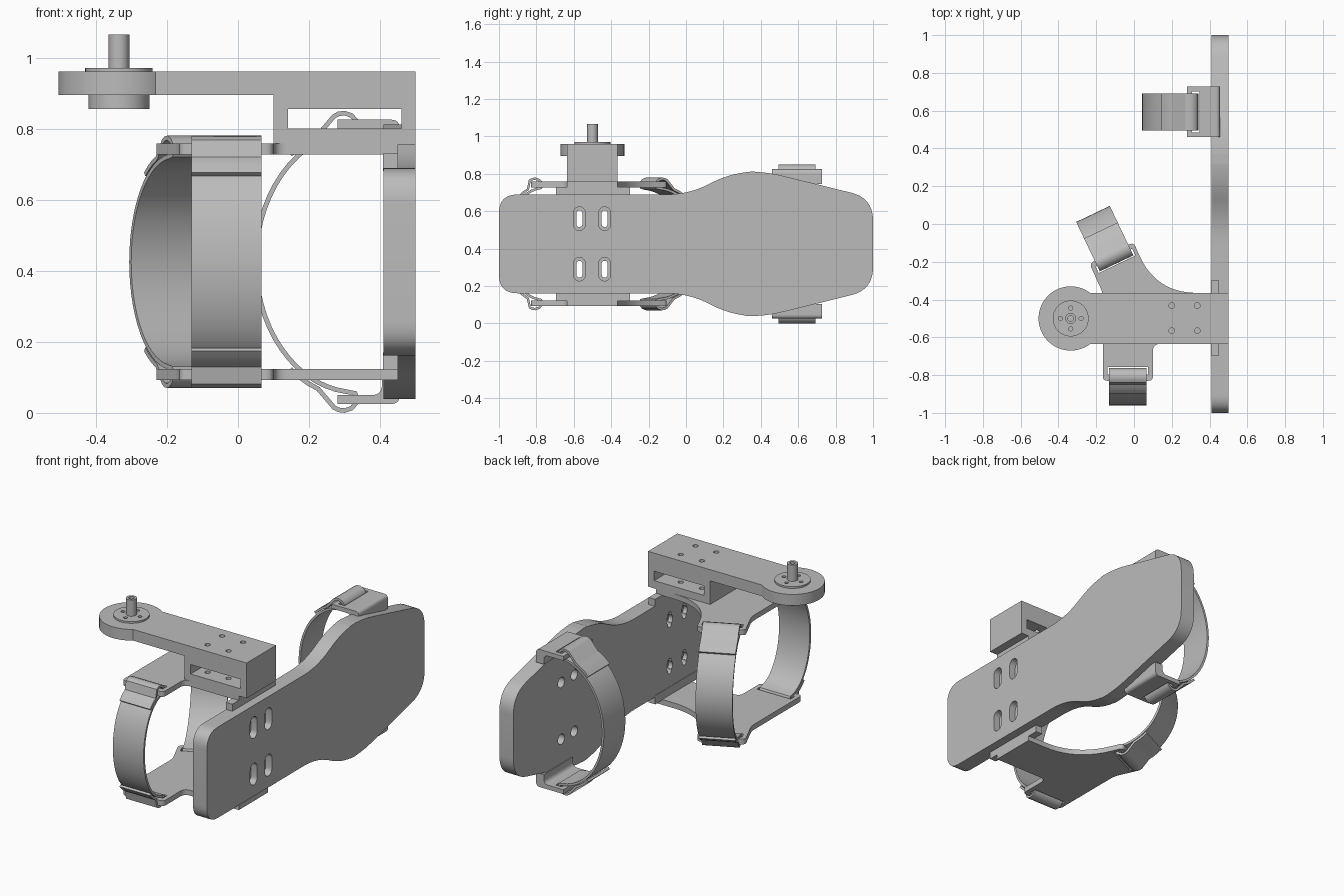
import bpy, bmesh
from math import sin, cos, pi, radians
from mathutils import Vector

cube = bpy.data.objects.get("Cube")
if cube:
    bpy.data.objects.remove(cube, do_unlink=True)

MID = 0.425  # height of the symmetry plane
grey = bpy.data.materials.new("plain grey")
grey.use_nodes = True
grey.diffuse_color = (0.5, 0.5, 0.5, 1)
grey.node_tree.nodes["Principled BSDF"].inputs["Base Color"].default_value = (0.5, 0.5, 0.5, 1)


def finish(name, bm):
    bmesh.ops.recalc_face_normals(bm, faces=bm.faces)
    mesh = bpy.data.meshes.new(name)
    bm.to_mesh(mesh)
    bm.free()
    mesh.materials.append(grey)
    obj = bpy.data.objects.new(name, mesh)
    bpy.context.collection.objects.link(obj)
    return obj


def activate(obj):
    bpy.ops.object.select_all(action='DESELECT')
    obj.select_set(True)
    bpy.context.view_layer.objects.active = obj


def smooth(obj):
    activate(obj)
    bpy.ops.object.shade_smooth_by_angle(angle=radians(30))


def rounded(corners, steps=10):
    """Outline from (a, b, radius) corners, each eased with a short curve."""
    out = []
    for i, (a, b, r) in enumerate(corners):
        p = Vector((a, b))
        if r == 0:
            out.append(p)
            continue
        before = Vector(corners[i - 1][:2]) - p
        after = Vector(corners[(i + 1) % len(corners)][:2]) - p
        s, e = p + before.normalized() * r, p + after.normalized() * r
        for k in range(steps + 1):
            t = k / steps
            out.append(s * (1 - t) ** 2 + p * 2 * t * (1 - t) + e * t * t)
    return out


def prism(name, outline, axis, lo, hi):
    place = {'x': lambda a, b, c: (c, a, b),
             'y': lambda a, b, c: (a, c, b),
             'z': lambda a, b, c: (a, b, c)}[axis]
    bm = bmesh.new()
    face = bm.faces.new([bm.verts.new(place(a, b, lo)) for a, b in outline])
    ext = bmesh.ops.extrude_face_region(bm, geom=[face])
    verts = [g for g in ext["geom"] if isinstance(g, bmesh.types.BMVert)]
    bmesh.ops.translate(bm, verts=verts, vec=place(0, 0, hi - lo))
    return finish(name, bm)


def box(name, x, y, z):
    return prism(name, [(x[0], y[0]), (x[1], y[0]), (x[1], y[1]), (x[0], y[1])], 'z', *z)


def disc(a, b, r, n=32):
    return [(a + r * cos(2 * pi * i / n), b + r * sin(2 * pi * i / n)) for i in range(n)]


def stadium(a, b, r, half):
    arc = [pi * i / 10 for i in range(11)]
    return ([(a + r * cos(t), b + half - r + r * sin(t)) for t in arc] +
            [(a - r * cos(t), b - half + r - r * sin(t)) for t in arc])


def combine(obj, other, operation='DIFFERENCE'):
    mod = obj.modifiers.new("combine", 'BOOLEAN')
    mod.operation, mod.solver, mod.object = operation, 'EXACT', other
    activate(obj)
    bpy.ops.object.modifier_apply(modifier=mod.name)
    bpy.data.objects.remove(other, do_unlink=True)


# Shaped back board
upper = [(-1, .264, .1), (.02, .264, .13), (.24, .383, .13), (.42, .388, .1), (1, .245, .12)]
corners = upper + [(y, -h, r) for y, h, r in reversed(upper)]
board = prism("back_board", [(y, MID + h) for y, h in rounded(corners)], 'x', .41, .5)
for y in (-.57, -.435):
    for z in (MID - .135, MID + .135):
        combine(board, prism("cutter", stadium(y, z, .032, .063), 'x', .46, .6))
        combine(board, prism("cutter", stadium(y, z, .016, .045), 'x', .3, .6))
        combine(board, prism("cutter", disc(y, z, .028), 'x', .3, .435))
for y in (.44, .56):
    for z in (MID - .18, MID + .15):
        combine(board, prism("cutter", disc(y, z, .03), 'x', .3, .455))
smooth(board)

# Strap stations: inner edge of the slot, outward direction, bulge, bar height
front_station = (Vector((-.033, -.77)), Vector((0, -1)), .185, .3175)
rear_station = (Vector((-.095, -.2025)), Vector((-.43, .9)).normalized(), .277, .3175)
board_station = (Vector((.335, .593)), Vector((-1, 0)), .285, .3875)


def slot_cutter(station, lo, hi):
    base, out, _, _ = station
    side = Vector((-out.y, out.x))
    pts = [base + out * d + side * s for d, s in
           ((-.012, -.108), (.028, -.108), (.028, .108), (-.012, .108))]
    return prism("cutter", pts, 'z', lo, hi)


def strap(name, station):
    base, out, bulge, bar = station
    side = Vector((-out.y, out.x)) * .0985
    high = bar - .02
    # Overlapped end, loop round the bar, then down the inner arc
    end = [(bulge * cos(t) + .012, high * sin(t) + .012) for t in map(radians, (52, 58, 64, 70))]
    loop = [(.065, bar + .022), (.052, bar + .029), (.035, bar + .031), (.015, bar + .024),
            (.003, bar + .01), (0, bar - .005), (.005, bar - .018)]
    top = [p for p in end if p[0] > .075] + loop
    arc = [(bulge * cos(radians(a)), high * sin(radians(a))) for a in range(84, -85, -6)]
    path = top + arc + [(d, -h) for d, h in reversed(top)]
    bm = bmesh.new()
    rows = []
    for d, h in path:
        p = base + out * d
        rows.append([bm.verts.new((*(p + side * s), MID + h)) for s in (-1, 1)])
    for (a, b), (c, e) in zip(rows, rows[1:]):
        bm.faces.new((a, b, e, c))
    obj = finish(name, bm)
    mod = obj.modifiers.new("thickness", 'SOLIDIFY')
    mod.thickness, mod.offset = .013, 0
    activate(obj)
    bpy.ops.object.modifier_apply(modifier=mod.name)
    smooth(obj)


strap("front_strap", front_station)
strap("rear_strap", rear_station)
strap("board_strap", board_station)

# Two-branched arm plates with their board flanges
plate_shape = rounded([
    (-.165, -.83, .025), (.1, -.83, .025), (.1, -.635, .04), (.45, -.635, 0), (.45, -.365, 0),
    (.115, -.365, .22), (-.002, -.097, .025), (-.236, -.209, .025), (-.165, -.365, .03)])
for label, sign in (("upper", 1), ("lower", -1)):
    lo, hi = sorted((MID + sign * .302, MID + sign * .333))
    plate = prism(label + "_arm_plate", plate_shape, 'z', lo, hi)
    for station in (front_station, rear_station):
        combine(plate, slot_cutter(station, lo - .1, hi + .1))
    smooth(plate)
    span = sorted((MID + sign * .255, MID + sign * .305))
    box(label + "_arm_flange", (.408, .45), (-.695, -.3), span)

    # Angled strap bracket on the wide end of the board
    e = lambda h: MID + sign * h
    profile = rounded([(.28, e(.375), 0), (.405, e(.375), .03), (.405, e(.32), 0),
                       (.455, e(.32), 0), (.455, e(.4), .025), (.28, e(.4), 0)])
    bracket = prism(label + "_strap_bracket", profile, 'y', .46, .727)
    span = sorted((e(.3), e(.5)))
    combine(bracket, slot_cutter(board_station, *span))
    smooth(bracket)

# Hollow block with the long motor beam
block = prism("motor_beam", [(.1, .755), (.5, .755), (.5, .96), (-.335, .96), (-.335, .895), (.1, .895)],
              'y', -.635, -.365)
combine(block, prism("beam_end", disc(-.335, -.5, .17, 64), 'z', .895, .96), 'UNION')
combine(block, box("cutter", (.14, .46), (-.8, -.2), (.8, .855)))
for x in (.2, .335):
    for y in (-.565, -.432):
        combine(block, prism("cutter", disc(x, y, .015, 20), 'z', .78, 1.1))
smooth(block)

# Motor: lower housing, drilled flange and hollow shaft
smooth(prism("motor_housing", disc(-.335, -.5, .086, 48), 'z', .855, .896))
flange = prism("motor_flange", disc(-.335, -.5, .095, 48), 'z', .955, .97)
for i in range(4):
    a = i * pi / 2
    combine(flange, prism("cutter", disc(-.335 + .055 * cos(a), -.5 + .055 * sin(a), .011, 16), 'z', .961, 1.1))
smooth(flange)
shaft = prism("motor_shaft", disc(-.335, -.5, .029), 'z', .965, 1.065)
combine(shaft, prism("cutter", disc(-.335, -.5, .015, 20), 'z', 1.0, 1.2))
smooth(shaft)
